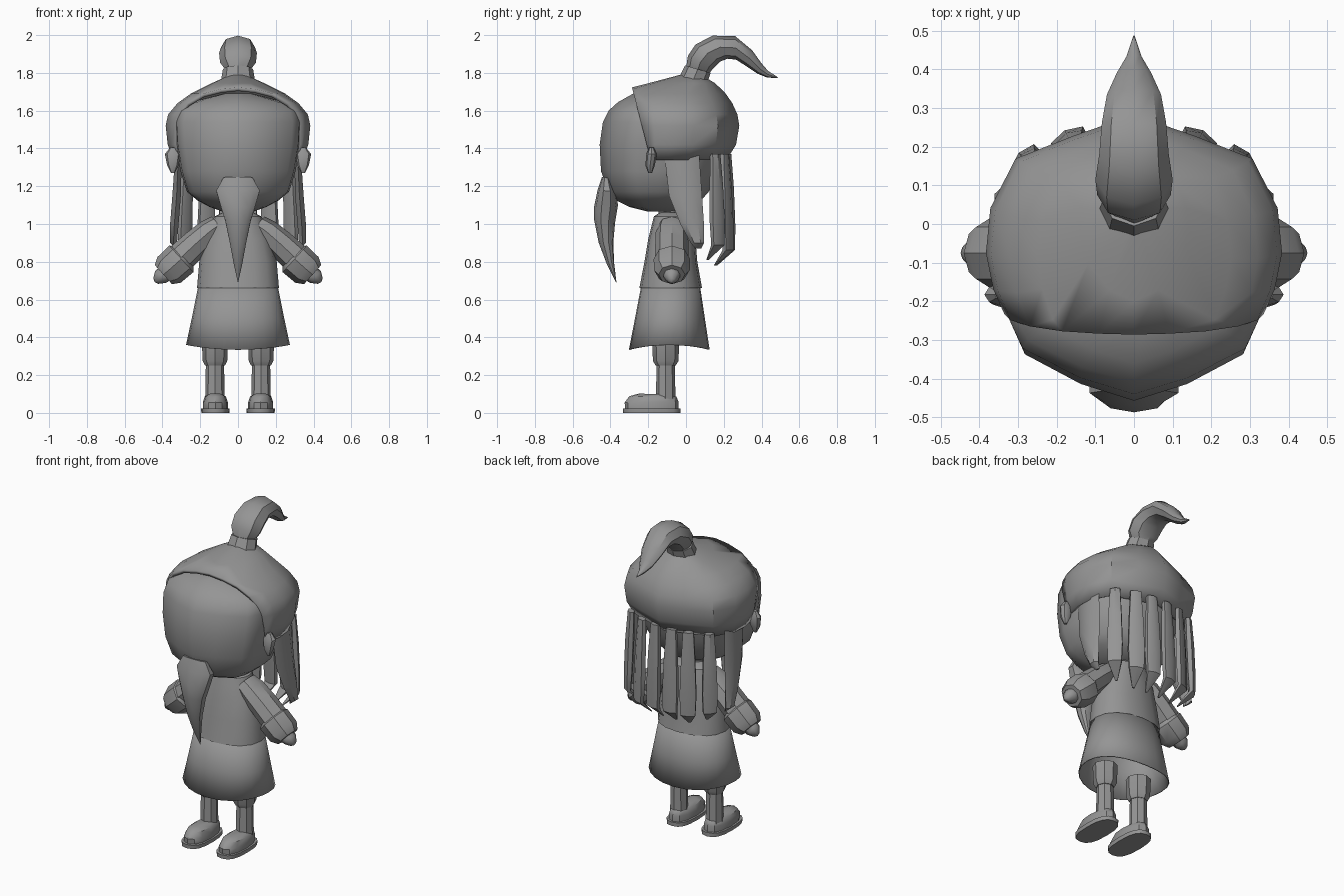
import bpy, bmesh
from math import sin, cos, pi, radians, copysign
from mathutils import Vector as V

if bpy.data.objects.get("Cube"):
    bpy.data.objects.remove(bpy.data.objects["Cube"])

clay = bpy.data.materials.new("plain grey")
clay.use_nodes = True
grey = (0.3, 0.3, 0.3, 1)
clay.diffuse_color = grey
bsdf = clay.node_tree.nodes["Principled BSDF"]
bsdf.inputs["Base Color"].default_value = grey
bsdf.inputs["Roughness"].default_value = 0.8


def finish(name, bm, mirror=False, thick=0, angle=38):
    bmesh.ops.remove_doubles(bm, verts=bm.verts, dist=0.0005)
    bmesh.ops.recalc_face_normals(bm, faces=bm.faces)
    me = bpy.data.meshes.new(name)
    bm.to_mesh(me)
    bm.free()
    me.materials.append(clay)
    ob = bpy.data.objects.new(name, me)
    bpy.context.collection.objects.link(ob)
    if thick:
        mod = ob.modifiers.new("thickness", 'SOLIDIFY')
        mod.thickness = thick
        mod.offset = -1
    if mirror:
        mod = ob.modifiers.new("mirror", 'MIRROR')
        mod.use_mirror_merge = False
    bpy.ops.object.select_all(action='DESELECT')
    ob.select_set(True)
    bpy.context.view_layer.objects.active = ob
    bpy.ops.object.shade_smooth_by_angle(angle=radians(angle))


def rounded(n, power=1.0):
    """Unit outline as (sideways, forward) points; power below 1 is boxier."""
    soft = lambda t: copysign(abs(t) ** power, t) if abs(t) > 1e-6 else 0
    return [(soft(sin(2 * pi * i / n)), soft(cos(2 * pi * i / n))) for i in range(n)]


def symmetric(half):
    """Unit outline from its left half, listed front to back."""
    return half + [(-u, v) for u, v in half[-2:0:-1]]


def loft(rings, outline, cap0=True, cap1=True):
    """Each ring is (point, opposite point, sideways half-width vector)."""
    bm = bmesh.new()
    n = len(outline)
    loops = []
    for a, b, w in rings:
        a, b, w = V(a), V(b), V(w)
        mid, half = (a + b) / 2, (a - b) / 2
        loops.append([bm.verts.new(mid + half * v + w * u) for u, v in outline])
    for lo, hi in zip(loops, loops[1:]):
        for i in range(n):
            j = (i + 1) % n
            bm.faces.new((lo[i], lo[j], hi[j], hi[i]))
    if cap0:
        bm.faces.new(loops[0])
    if cap1:
        bm.faces.new(loops[-1])
    return bm


def level(rows, x=0):
    """Horizontal rings from (z, half width, front y, back y)."""
    return [((x, f, z), (x, b, z), (w, 0, 0)) for z, w, f, b in rows]


def bent(rows):
    """Rings across a path in the side plane: (half width, outer y, z, inner y, z)."""
    return [((0, oy, oz), (0, iy, iz), (w, 0, 0)) for w, oy, oz, iy, iz in rows]


# Head and face: wedge-shaped front, tapering to the chin
face_outline = symmetric([(0, 1), (.42, .87), (.86, .64), (.97, .4), (1, 0), (.95, -.4),
                          (.75, -.72), (.4, -.9), (0, -1)])
finish("head", loft(level([
    (1.065, .08, -.20, -.06), (1.09, .15, -.30, .02), (1.125, .215, -.37, .08),
    (1.17, .27, -.41, .12), (1.28, .305, -.45, .17), (1.42, .328, -.457, .21),
    (1.54, .335, -.44, .22), (1.60, .32, -.41, .20), (1.645, .25, -.36, .16),
    (1.69, .08, -.28, .05)]), face_outline), angle=45)

# Hair cap: a dome with its front sliced off along a slanted hairline
hair_outline = symmetric([(0, 1), (.45, .84), (.84, .45), (.95, .2), (1, -.05), (.97, -.36),
                          (.8, -.7), (.4, -.86), (0, -1)])
cap = loft(level([
    (1.34, .345, -.42, .215), (1.42, .372, -.45, .265), (1.52, .383, -.47, .282),
    (1.58, .37, -.47, .272), (1.64, .32, -.46, .245), (1.69, .25, -.42, .21),
    (1.745, .14, -.20, .155), (1.79, .04, -.03, .08)]), hair_outline, cap0=False)
bmesh.ops.bisect_plane(cap, geom=cap.verts[:] + cap.edges[:] + cap.faces[:],
                       plane_co=(0, -.28, 1.70), plane_no=(0, -.35, -.09), clear_outer=True)
finish("hair_cap", cap, thick=.02)

# Topknot: band and curved tail
finish("topknot_band", loft(bent([
    (.09, -.035, 1.78, .11, 1.74), (.08, -.005, 1.84, .13, 1.80)]), rounded(8)))
finish("topknot_tail", loft(bent([
    (.06, .0, 1.825, .12, 1.79), (.095, .01, 1.89, .14, 1.82), (.10, .05, 1.95, .18, 1.86),
    (.09, .14, 1.997, .22, 1.875), (.083, .26, 1.995, .265, 1.87), (.07, .35, 1.92, .32, 1.835),
    (.045, .40, 1.85, .38, 1.795), (.02, .435, 1.81, .43, 1.775),
    (.002, .487, 1.777, .485, 1.773)]), rounded(8)))

# Long curved nose
finish("nose", loft(bent([
    (.08, -.445, 1.25, -.40, 1.24), (.12, -.468, 1.18, -.37, 1.17), (.095, -.487, 1.09, -.36, 1.10),
    (.07, -.486, 1.02, -.375, 1.01), (.045, -.462, .90, -.385, .90),
    (.024, -.42, .79, -.38, .79), (.001, -.37, .69, -.368, .69)]), rounded(10, .85)))

# Ears
finish("ears", loft([
    ((.345, y0, z), (.345, y1, z), (w, 0, 0)) for z, w, y0, y1 in
    [(1.27, .01, -.20, -.18), (1.31, .03, -.215, -.165), (1.37, .042, -.21, -.155),
     (1.405, .015, -.195, -.17)]], rounded(8)), mirror=True)

# Broad tapering locks behind the ears
finish("side_locks", loft([
    ((x, f, z), (x, b, z), (w, 0, 0)) for z, x, w, f, b in
    [(1.37, .315, .02, -.115, .07), (1.15, .325, .026, -.09, .085), (1.0, .337, .026, -.03, .095),
     (.90, .342, .022, .025, .095), (.87, .32, .004, .05, .08)]], rounded(6)), mirror=True)


# Hanging strands at the back: they drift outward and hook in at the tip
def strand(name, x, y, width, tip):
    out = V((x, y + .1, 0)).normalized()
    side = V((-out.y, out.x, 0))
    rings = []
    for t, push, w, th in [(0, 0, .65, .02), (.3, .008, .85, .026), (.65, .016, 1, .026),
                           (.86, .02, .9, .02), (1, -.06, .15, .004)]:
        c = V((x, y, 1.37 + (tip - 1.37) * t)) + out * push
        rings.append((c + out * th, c - out * th, side * width * w))
    finish(name, loft(rings, rounded(6)), mirror=True)


strand("corner_locks", .268, .155, .05, .81)
strand("back_locks", .16, .205, .054, .78)
strand("middle_locks", .055, .22, .052, .78)

# Neck, coat body and flared open skirt
finish("neck", loft(level([(1.0, .08, -.15, -.02), (1.13, .065, -.14, -.02)]), rounded(10)))
finish("coat_body", loft(level([
    (.66, .217, -.247, .085), (.80, .205, -.22, .06), (.92, .175, -.20, .05),
    (1.0, .14, -.18, .04), (1.04, .125, -.17, .03), (1.06, .085, -.14, .0)]), rounded(16, .9),
    cap0=False))
skirt = loft(level([(.35, .275, -.302, .125), (.50, .245, -.27, .10), (.70, .205, -.232, .07)]),
             rounded(24, .93), cap0=False, cap1=False)
for v in skirt.verts:  # hem dips at the front and back
    if v.co.z < .4:
        v.co.z = .335 + .025 * (v.co.x / .275) ** 2
finish("skirt", skirt, thick=.006)


# Arms: sleeve, wide cuff and small pointed hand along one slanted axis
def limb(name, rows):
    up = V((.67, 0, .74))
    finish(name, loft([(V((x, -.075, z)) + up * r, V((x, -.075, z)) - up * r, (0, depth, 0))
                       for x, z, r, depth in rows], rounded(8)), mirror=True)


limb("sleeves", [(.10, .995, .06, .07), (.15, .96, .07, .085), (.23, .89, .076, .088),
                 (.31, .815, .08, .088)])
limb("cuffs", [(.285, .828, .075, .08), (.30, .815, .095, .096), (.365, .757, .092, .095),
               (.395, .732, .068, .07)])
limb("hands", [(.375, .745, .045, .045), (.41, .72, .043, .043), (.435, .698, .02, .02),
               (.44, .692, .002, .002)])

# Legs
finish("trouser_legs", loft(level([
    (.25, .052, -.16, -.055), (.275, .065, -.175, -.04), (.39, .07, -.18, -.035)], .122),
    rounded(8)), mirror=True)
finish("shins", loft(level([(.06, .052, -.16, -.055), (.27, .048, -.155, -.06)], .122),
                     rounded(8)), mirror=True)

# Shoes: flat sole and rounded upper
finish("soles", loft(level([(0, .074, -.333, -.03), (.024, .076, -.335, -.03)], .12),
                     rounded(16, .75)), mirror=True)
finish("shoe_uppers", loft([
    ((.12, f, zf), (.12, b, zb), (w, 0, 0)) for w, f, zf, b, zb in
    [(.066, -.322, .022, -.04, .022), (.066, -.325, .055, -.04, .06),
     (.056, -.30, .088, -.05, .085), (.035, -.25, .102, -.07, .098)]],
    rounded(12, .85)), mirror=True)
